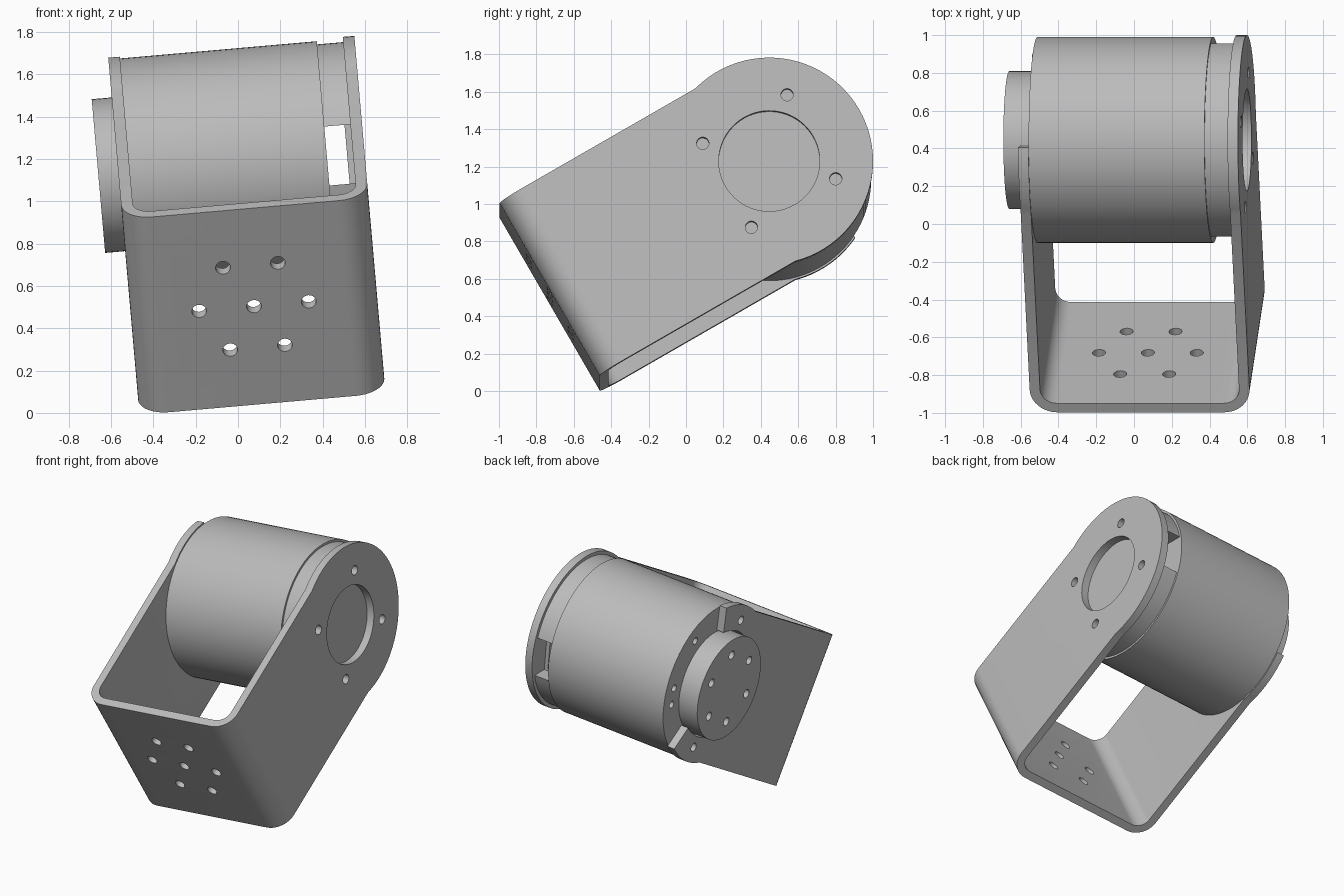
import bpy, bmesh
from math import sin, cos, pi, radians, asin
from mathutils import Matrix, Vector

cube = bpy.data.objects.get("Cube")
if cube:
    bpy.data.objects.remove(cube, do_unlink=True)

grey = bpy.data.materials.new("matte grey")
grey.use_nodes = True
colour = (0.5, 0.5, 0.5, 1)
grey.diffuse_color = colour
grey.node_tree.nodes["Principled BSDF"].inputs["Base Color"].default_value = colour

# Local frame: x is the motor axis, y runs along the arms, z across them
PLACE = (Matrix.Translation((-0.102, 0.445, 1.1685))
         @ Matrix.Rotation(radians(-5), 4, 'Y') @ Matrix.Rotation(radians(30), 4, 'X'))
X0, X1 = -0.465, 0.703        # outer faces of the two arms
THICK = 0.055
WEB = -1.356                  # outer face of the base web
HALF = 0.535                  # half width of the bracket
ROUND = 0.555                 # radius of the arm ends
X_IN0, X_IN1 = X0 + THICK, X1 - THICK


def prism(name, points, offset):
    """Extrude a closed outline of 3D points along an offset."""
    bm = bmesh.new()
    face = bm.faces.new([bm.verts.new(p) for p in points])
    out = bmesh.ops.extrude_face_region(bm, geom=[face])
    bmesh.ops.translate(bm, vec=offset,
                        verts=[g for g in out["geom"] if isinstance(g, bmesh.types.BMVert)])
    bmesh.ops.recalc_face_normals(bm, faces=bm.faces)
    mesh = bpy.data.meshes.new(name)
    bm.to_mesh(mesh)
    bm.free()
    mesh.materials.append(grey)
    obj = bpy.data.objects.new(name, mesh)
    bpy.context.collection.objects.link(obj)
    return obj


def arc(r, a0, a1, n, cy=0, cz=0):
    return [(cy + r * cos(a0 + (a1 - a0) * i / n), cz + r * sin(a0 + (a1 - a0) * i / n))
            for i in range(n + 1)]


def disc(name, r, x0, x1, cy=0, cz=0, n=64):
    """Cylinder along the motor axis."""
    pts = arc(r, 0, 2 * pi, n, cy, cz)[:-1]
    return prism(name, [(x0, y, z) for y, z in pts], Vector((x1 - x0, 0, 0)))


def box(x0, x1, y0, y1, z0, z1):
    return prism("cutter", [(x0, y0, z0), (x1, y0, z0), (x1, y1, z0), (x0, y1, z0)],
                 Vector((0, 0, z1 - z0)))


def combine(obj, tool, operation='DIFFERENCE'):
    mod = obj.modifiers.new("combine", 'BOOLEAN')
    mod.operation, mod.object, mod.solver = operation, tool, 'EXACT'
    bpy.context.view_layer.objects.active = obj
    bpy.ops.object.modifier_apply(modifier=mod.name)
    bpy.data.objects.remove(tool, do_unlink=True)


def drill(obj, radius, ring, angles, x0, x1):
    """Ring of holes along the motor axis, angles in degrees from the arm."""
    for a in map(radians, angles):
        combine(obj, disc("cutter", radius, x0, x1, ring * cos(a), ring * sin(a), 20))


def u_corners(inset, r):
    a, b, c = X0 + inset, X1 - inset, WEB + inset
    return (arc(r, pi, 1.5 * pi, 10, a + r, c + r) + arc(r, 1.5 * pi, 2 * pi, 10, b - r, c + r))


# Bracket: bent U strip trimmed to the rounded arm outline
outer = [(X0, 0.7)] + u_corners(0, 0.14) + [(X1, 0.7)]
inner = [(X_IN0, 0.7)] + u_corners(THICK, 0.14 - THICK) + [(X_IN1, 0.7)]
strip = [(x, y, -0.7) for x, y in outer + inner[::-1]]
bracket = prism("bracket", strip, Vector((0, 0, 1.4)))
reach = pi - asin(HALF / ROUND)
outline = [(WEB - 0.1, -HALF)] + arc(ROUND, -reach, reach, 48) + [(WEB - 0.1, HALF)]
combine(bracket, prism("trim", [(-1, y, z) for y, z in outline], Vector((2, 0, 0))), 'INTERSECT')

# Base web: hexagon of holes with one in the middle
mid = (X0 + X1) / 2
hex_ring = [(0, 0)] + arc(0.26, 0, 2 * pi, 6)[:-1]
for hx, hz in hex_ring:
    pts = arc(0.035, 0, 2 * pi, 20, mid + hx, hz)[:-1]
    combine(bracket, prism("cutter", [(x, WEB - 0.1, z) for x, z in pts], Vector((0, 0.25, 0))))

# Fixed arm: large opening and four screw holes
combine(bracket, disc("cutter", 0.27, 0.6, 0.8))
drill(bracket, 0.033, 0.368, (45, 135, 225, 315), 0.6, 0.8)

# Output arm: horn opening, open end and screw holes
combine(bracket, disc("cutter", 0.375, -0.6, -0.3))
wedge = [(0, 0)] + arc(0.9, radians(-64), radians(64), 12)
combine(bracket, prism("cutter", [(-0.6, y, z) for y, z in wedge], Vector((0.3, 0, 0))))
drill(bracket, 0.03, 0.45, (90, 150, 210, 270), -0.6, -0.3)

# Motor body with screw holes in the output end
body = disc("motor_body", 0.545, X_IN0, 0.524, n=96)
drill(body, 0.025, 0.45, (-30, -15, 30), -0.6, X_IN0 + 0.06)

# Motor neck: narrower end with a level slot through it
neck = disc("motor_neck", 0.53, 0.524, X_IN1, n=96)
turn = Matrix.Rotation(radians(-30), 4, 'X')
for x_end, y0, y1 in ((0.62, -1, 1), (0.7, -1, -0.4), (0.7, 0.4, 1)):
    slot = box(0.5, x_end, y0, y1, -0.14, 0.14)
    slot.data.transform(turn)
    combine(neck, slot)

# Output horn with a hexagon of holes
horn = disc("output_horn", 0.365, -0.56, X_IN0)
drill(horn, 0.03, 0.25, range(0, 360, 60), -0.7, -0.48)

for part in (bracket, body, neck, horn):
    part.data.transform(PLACE)
    bpy.ops.object.select_all(action='DESELECT')
    part.select_set(True)
    bpy.context.view_layer.objects.active = part
    bpy.ops.object.shade_smooth_by_angle(angle=radians(30))
